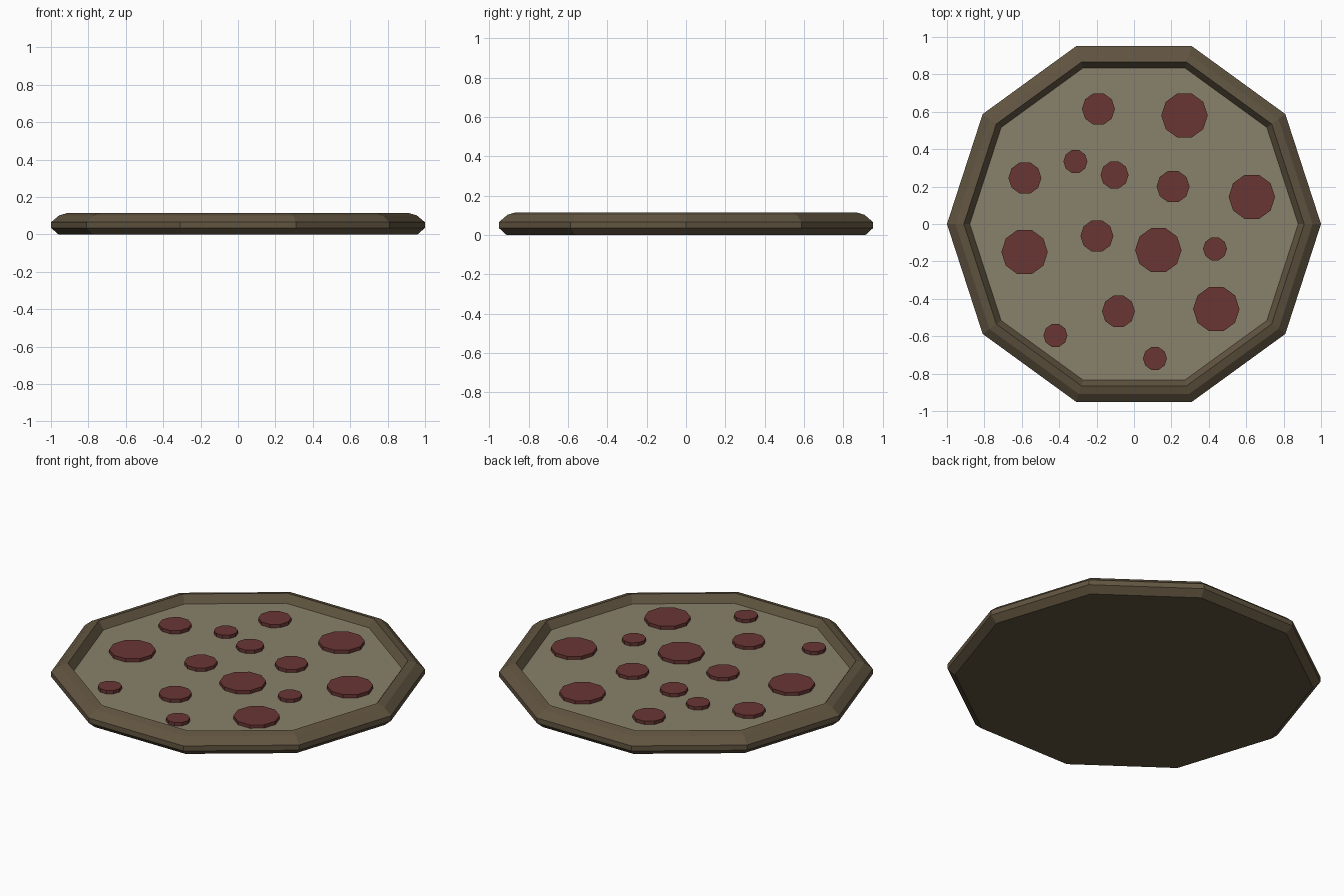
import bpy, bmesh, math

if "Cube" in bpy.data.objects:
    bpy.data.objects.remove(bpy.data.objects["Cube"])

SIDES = 10


def material(name, rgb):
    m = bpy.data.materials.new(name)
    m.diffuse_color = (*rgb, 1)
    m.use_nodes = True
    m.node_tree.nodes["Principled BSDF"].inputs["Base Color"].default_value = m.diffuse_color
    return m


def lathe(name, profile, mat, center=(0, 0), cap_end=True):
    """Ten-sided solid from (radius, z) rings running bottom to top, capped at both ends."""
    bm = bmesh.new()
    rings = []
    for r, z in profile:
        rings.append([bm.verts.new((r * math.cos(2 * math.pi * i / SIDES),
                                    r * math.sin(2 * math.pi * i / SIDES), z))
                      for i in range(SIDES)])
    for a, b in zip(rings, rings[1:]):
        for i in range(SIDES):
            j = (i + 1) % SIDES
            bm.faces.new((a[i], a[j], b[j], b[i]))
    bm.faces.new(rings[0][::-1])
    if cap_end:
        bm.faces.new(rings[-1])
    me = bpy.data.meshes.new(name)
    bm.to_mesh(me)
    bm.free()
    me.materials.append(mat)
    ob = bpy.data.objects.new(name, me)
    ob.location = (*center, 0)
    bpy.context.collection.objects.link(ob)
    return ob


crust_mat = material("crust", (0.12, 0.09, 0.052))
cheese_mat = material("cheese", (0.25, 0.22, 0.145))
pepperoni_mat = material("pepperoni", (0.14, 0.037, 0.034))

# Crust: base, chamfered outer wall, raised rim, inner wall down to the filling
lathe("crust", [(0.96, 0), (1.0, 0.035), (1.0, 0.065), (0.955, 0.102),
                (0.91, 0.115), (0.878, 0.07)], crust_mat, cap_end=False)

# Cheese filling recessed inside the rim
lathe("cheese", [(0.87, 0.055), (0.878, 0.07)], cheese_mat)

# Pepperoni slices in three main sizes: (x, y, radius)
slices = [
    (0.27, 0.58, 0.124), (0.63, 0.145, 0.124), (-0.585, -0.15, 0.124),
    (0.13, -0.14, 0.124), (0.44, -0.455, 0.124),
    (-0.19, 0.615, 0.088), (-0.583, 0.246, 0.088), (0.209, 0.20, 0.088),
    (-0.198, -0.064, 0.088), (-0.083, -0.467, 0.088),
    (-0.104, 0.262, 0.075), (-0.313, 0.334, 0.064), (0.433, -0.133, 0.064),
    (-0.42, -0.596, 0.064), (0.112, -0.719, 0.064),
]
for n, (x, y, r) in enumerate(slices, 1):
    lathe(f"pepperoni_{n:02d}", [(r, 0.062), (r, 0.09)], pepperoni_mat, (x, y))
